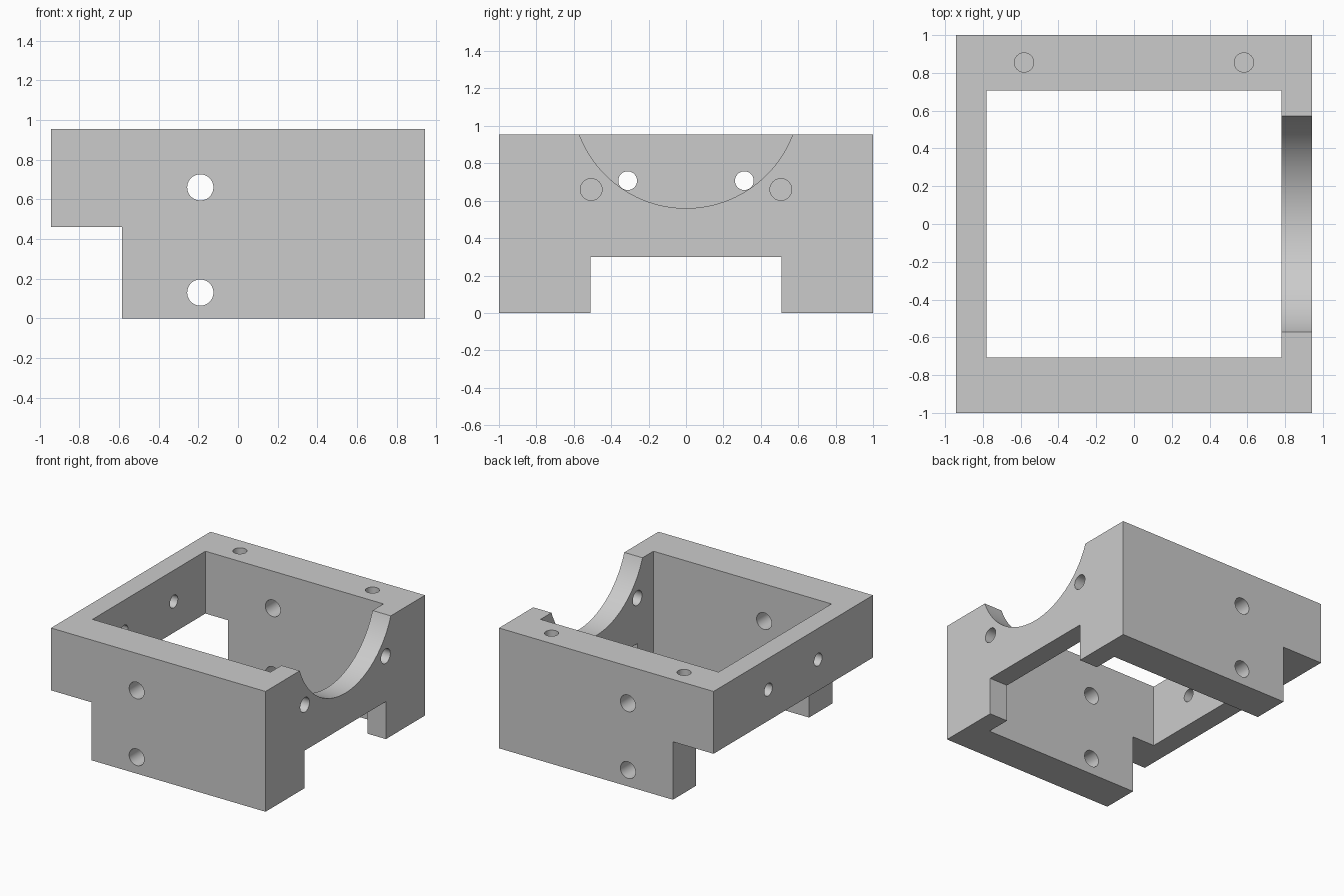
import bpy
import math

cube = bpy.data.objects.get("Cube")
if cube:
    bpy.data.objects.remove(cube, do_unlink=True)

HX, HY, TOP = 0.942, 1.0, 0.955
WALL_X, WALL_Y = 0.782, 0.708      # inner half sizes of the opening
cutters = []


def block(name, x, y, z):
    """Box from (min, max) pairs."""
    bpy.ops.mesh.primitive_cube_add(size=1)
    ob = bpy.context.object
    ob.name = name
    for v in ob.data.vertices:
        v.co = [r[0] if c < 0 else r[1] for c, r in zip(v.co, (x, y, z))]
    return ob


def cut_block(name, x, y, z):
    cutters.append(block(name, x, y, z))


def cut_round(name, centre, radius, length, axis, sides=48):
    turn = {"x": (0, math.pi / 2, 0), "y": (math.pi / 2, 0, 0), "z": (0, 0, 0)}[axis]
    bpy.ops.mesh.primitive_cylinder_add(vertices=sides, radius=radius, depth=length,
                                        location=centre, rotation=turn)
    bpy.context.object.name = name
    cutters.append(bpy.context.object)


# Outer body
frame = block("bracket_frame", (-HX, HX), (-HY, HY), (0, TOP))

# Central opening, side step and end slot
cut_block("opening_cutter", (-WALL_X, WALL_X), (-WALL_Y, WALL_Y), (-1, 2))
cut_block("step_cutter", (-2, -0.585), (-2, 2), (-1, 0.46))
cut_block("slot_cutter", (0.5, 2), (-0.51, 0.51), (-1, 0.298))

# Round saddle in the left wall
cut_round("saddle_cutter", (HX, 0, 1.17), 0.61, 0.8, "x", 128)

# Bolt holes through the front and back walls
for z in (0.13, 0.66):
    cut_round("cross_hole_cutter", (-0.19, 0, z), 0.066, 3, "y")

# Paired holes in the end walls and blind holes in the back rim
for side in (-1, 1):
    cut_round("right_hole_cutter", (-HX, side * 0.312, 0.707), 0.05, 0.6, "x")
    cut_round("left_hole_cutter", (HX, side * 0.507, 0.66), 0.058, 0.6, "x")
    cut_round("rim_hole_cutter", (side * 0.582, 0.855, TOP), 0.051, 0.6, "z")

# Carve the frame, then discard the cutters
bpy.ops.object.select_all(action="DESELECT")
bpy.context.view_layer.objects.active = frame
frame.select_set(True)
for cutter in cutters:
    cutter.hide_render = True
    mod = frame.modifiers.new("cut", "BOOLEAN")
    mod.operation = "DIFFERENCE"
    mod.solver = "EXACT"
    mod.object = cutter
    bpy.ops.object.modifier_apply(modifier=mod.name)
for cutter in cutters:
    bpy.data.objects.remove(cutter, do_unlink=True)

# Plain grey material
grey = bpy.data.materials.new("light grey")
grey.use_nodes = True
colour = (0.6, 0.6, 0.6, 1)
grey.diffuse_color = colour
grey.node_tree.nodes["Principled BSDF"].inputs["Base Color"].default_value = colour
frame.data.materials.clear()
frame.data.materials.append(grey)
bpy.ops.object.shade_smooth_by_angle(angle=math.radians(30))
